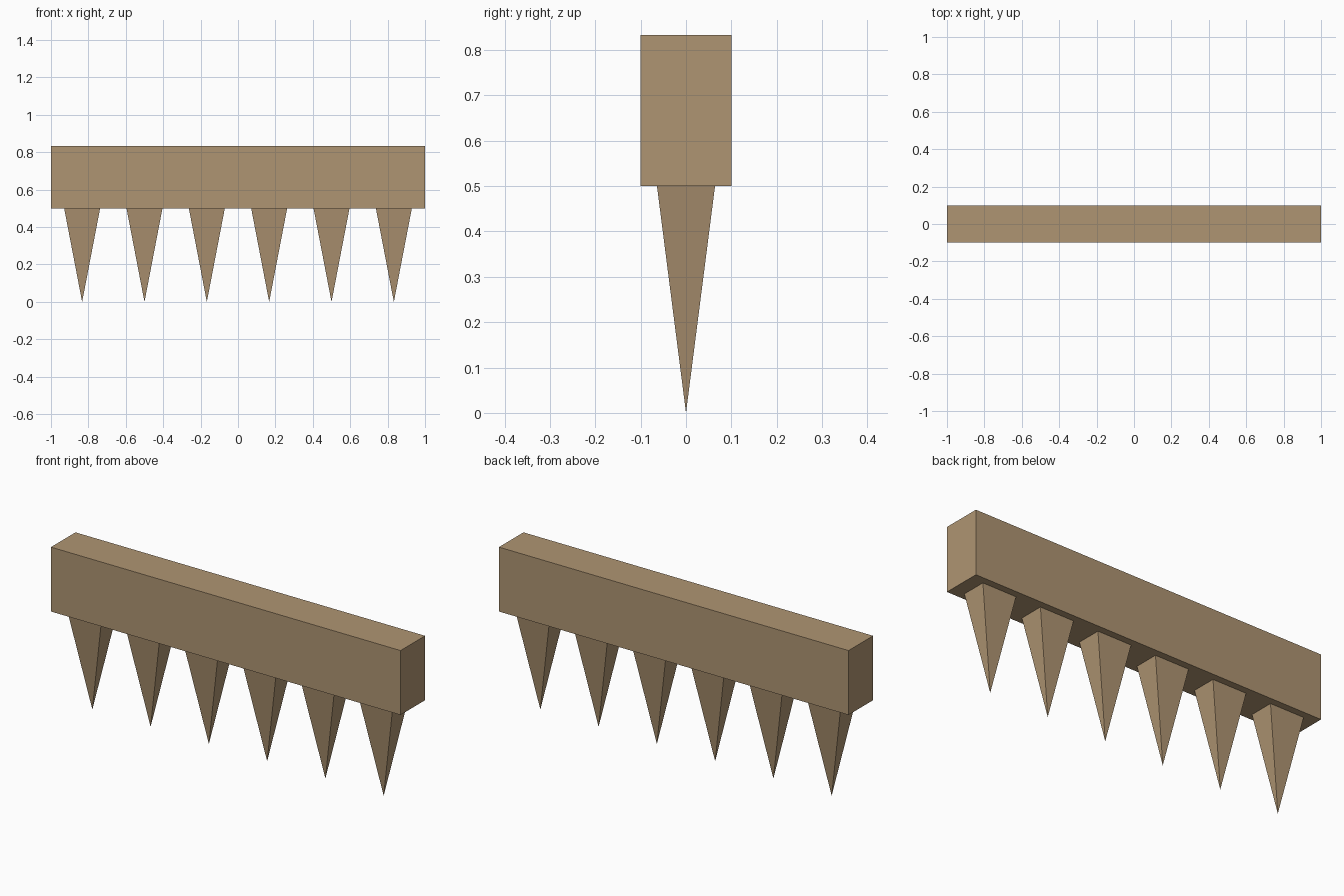
import bpy
import math
from mathutils import Matrix

cube = bpy.data.objects.get("Cube")
if cube:
    bpy.data.objects.remove(cube, do_unlink=True)

# Plain wood colour
WOOD = (0.43, 0.30, 0.17, 1.0)
wood = bpy.data.materials.new("light_brown_wood")
wood.use_nodes = True
wood.diffuse_color = WOOD
wood.node_tree.nodes["Principled BSDF"].inputs["Base Color"].default_value = WOOD

BEAM_BOTTOM, BEAM_TOP = 0.5, 0.833
SPIKE_COUNT = 6


def finish(name):
    obj = bpy.context.object
    obj.name = name
    obj.data.materials.append(wood)
    return obj


# Horizontal beam
bpy.ops.mesh.primitive_cube_add(size=1, location=(0, 0, (BEAM_BOTTOM + BEAM_TOP) / 2))
beam = finish("beam")
beam.scale = (2.0, 0.2, BEAM_TOP - BEAM_BOTTOM)

# Row of four-sided spikes hanging point-down from the beam
spacing = 2.0 / SPIKE_COUNT
for i in range(SPIKE_COUNT):
    x = -1 + spacing * (i + 0.5)
    bpy.ops.mesh.primitive_cone_add(
        vertices=4, radius1=math.sqrt(2), radius2=0, depth=BEAM_BOTTOM,
        location=(x, 0, BEAM_BOTTOM / 2))
    spike = finish(f"spike_{i + 1}")
    # Square the base to the beam, turn it over and set its width and depth
    turn = Matrix.Rotation(math.pi, 4, "X") @ Matrix.Rotation(math.pi / 4, 4, "Z")
    spike.data.transform(Matrix.Diagonal((0.096, 0.064, 1, 1)) @ turn)
